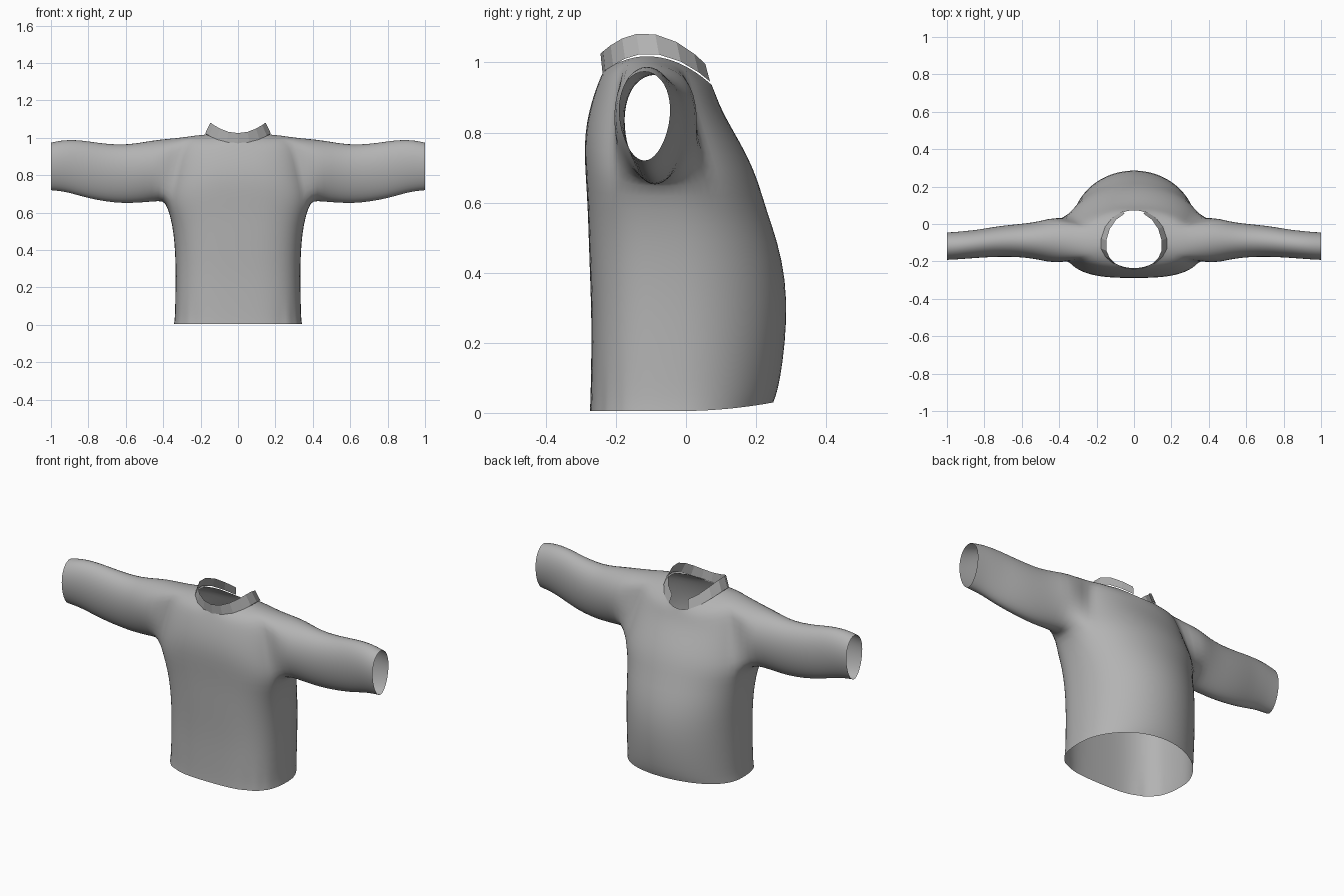
import bpy, bmesh
from math import sin, cos, pi, radians

cube = bpy.data.objects.get("Cube")
if cube:
    bpy.data.objects.remove(cube)

fabric = bpy.data.materials.new("grey fabric")
fabric.use_nodes = True
grey = (0.45, 0.45, 0.45, 1)
fabric.diffuse_color = grey
fabric.node_tree.nodes["Principled BSDF"].inputs["Base Color"].default_value = grey


def ring_point(t, zf, zb, zs, w, yf, yb, yc, n):
    """Point on a half ring: t runs from front centre to back centre."""
    c, s = max(cos(t), 0), sin(t)
    if c < 1e-6:
        c = 0
    e = 2 / n if s < 0 else 1
    reach = yc - yf if s < 0 else yb - yc
    y = yc + (1 if s > 0 else -1) * reach * abs(s) ** e
    z = zs * c * c + (zf if s < 0 else zb) * s * s
    return (w * c ** e, y, z)


def finish(name, bm, smooth):
    bmesh.ops.recalc_face_normals(bm, faces=bm.faces)
    mesh = bpy.data.meshes.new(name)
    bm.to_mesh(mesh)
    bm.free()
    mesh.materials.append(fabric)
    obj = bpy.data.objects.new(name, mesh)
    bpy.context.collection.objects.link(obj)
    mirror = obj.modifiers.new("mirror", "MIRROR")
    mirror.merge_threshold = 0.0005
    if smooth:
        sub = obj.modifiers.new("smooth", "SUBSURF")
        sub.levels = sub.render_levels = 1
        for p in mesh.polygons:
            p.use_smooth = True
    return obj


# Torso rings: front z, back z, side z, half width, front y, back y, side y, squareness
torso = [
    (.005, .03, .005, .343, -.275, .25, -.02, 3),
    (.04, .06, .04, .338, -.273, .262, -.02, 3),
    (.14, .14, .14, .336, -.271, .277, -.02, 3),
    (.26, .26, .26, .334, -.270, .289, -.02, 3),
    (.38, .38, .38, .336, -.274, .286, -.02, 3),
    (.49, .49, .49, .345, -.278, .262, -.03, 3),
    (.59, .58, .58, .362, -.281, .230, -.05, 3),
    (.68, .66, .66, .390, -.287, .207, -.06, 3),
    (.76, .73, .74, .375, -.291, .178, -.07, 2.9),
    (.83, .80, .83, .358, -.284, .138, -.08, 2.7),
    (.89, .86, .92, .342, -.269, .104, -.09, 2.5),
    (.93, .90, 1.0, .310, -.255, .088, -.10, 2.3),
    (.955, .92, 1.012, .235, -.245, .08, -.11, 2.2),
    (.975, .935, 1.018, .170, -.236, .074, -.11, 2),
]
COLS, LOW, HIGH = 20, 7, 11
LEFT, RIGHT = COLS // 2 - 3, COLS // 2 + 3

bm = bmesh.new()
grid = []
for i, ring in enumerate(torso):
    row = []
    for j in range(COLS + 1):
        x, y, z = ring_point(-pi / 2 + pi * j / COLS, *ring)
        if i < 2 and 3 < j < 9:                     # crumpled front of the hem
            y += .006 * (-1) ** j
        row.append(bm.verts.new((x, y, z)))
    grid.append(row)

# Torso faces, leaving the armhole open
for i in range(len(torso) - 1):
    for j in range(COLS):
        if LOW <= i < HIGH and LEFT <= j < RIGHT:
            continue
        bm.faces.new((grid[i][j], grid[i][j + 1], grid[i + 1][j + 1], grid[i + 1][j]))

# Armhole loop, starting at the middle of its lower edge
mid = COLS // 2
loop = [grid[LOW][j] for j in range(mid, RIGHT)]
loop += [grid[i][RIGHT] for i in range(LOW, HIGH)]
loop += [grid[HIGH][j] for j in range(RIGHT, LEFT, -1)]
loop += [grid[i][LEFT] for i in range(HIGH, LOW, -1)]
loop += [grid[LOW][j] for j in range(LEFT, mid)]

# Sleeve rings: x, front y, back y, bottom z, top z
sleeve = [
    (.42, -.212, .040, .660, .993),
    (.50, -.192, .015, .653, .980),
    (.58, -.180, .003, .648, .967),
    (.66, -.175, -.004, .651, .966),
    (.75, -.176, -.015, .664, .975),
    (.83, -.181, -.030, .683, .988),
    (.90, -.186, -.037, .704, .991),
    (.95, -.190, -.042, .713, .987),
    (1.0, -.192, -.045, .718, .976),
]
count = len(loop)
for x, yf, yb, zb, zt in sleeve:
    ring = []
    for k in range(count):
        a = -pi / 2 + 2 * pi * k / count
        y = (yf + yb) / 2 + (yb - yf) / 2 * cos(a) * (1 + .15 * sin(a))
        z = (zb + zt) / 2 + (zt - zb) / 2 * sin(a)
        ring.append(bm.verts.new((x, y, z)))
    for k in range(count):
        m = (k + 1) % count
        bm.faces.new((loop[k], loop[m], ring[m], ring[k]))
    loop = ring
finish("shirt_body_and_sleeves", bm, True)

# Collar: faceted band, open at the back centre
bm = bmesh.new()
band = [
    (.968, .935, 1.025, .178, -.238, .080, -.11, 2),
    (1.025, .985, 1.083, .150, -.244, .066, -.12, 2),
]
STEPS = 8
rows = [[bm.verts.new(ring_point(-pi / 2 + radians(160) * j / STEPS, *r))
         for j in range(STEPS + 1)] for r in band]
for j in range(STEPS):
    bm.faces.new((rows[0][j], rows[0][j + 1], rows[1][j + 1], rows[1][j]))
finish("collar", bm, False)
